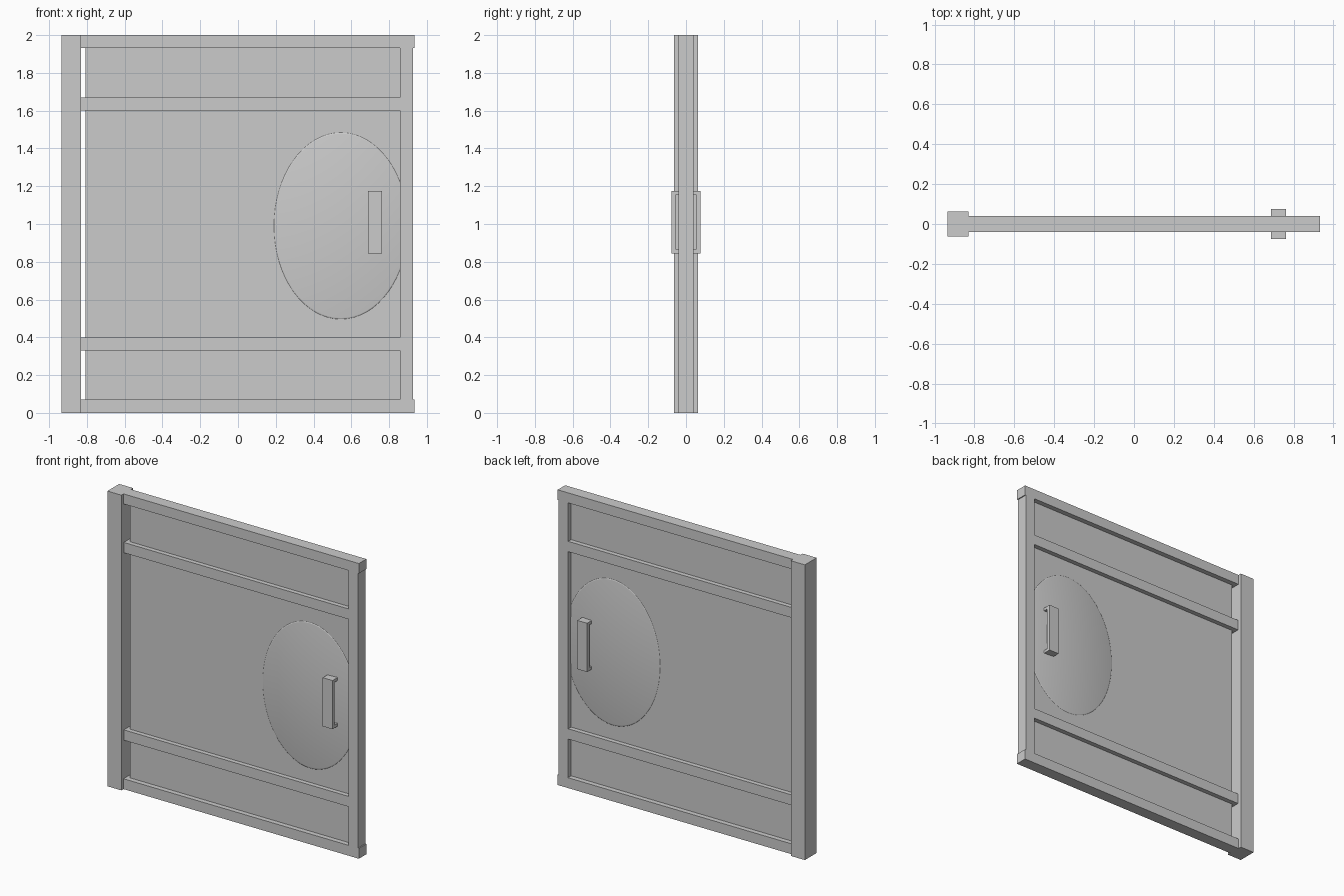
import bpy
import bmesh

if "Cube" in bpy.data.objects:
    bpy.data.objects.remove(bpy.data.objects["Cube"])


def make_object(name, bm):
    mesh = bpy.data.meshes.new(name)
    bm.to_mesh(mesh)
    bm.free()
    obj = bpy.data.objects.new(name, mesh)
    bpy.context.collection.objects.link(obj)
    return obj


def box(name, x, y, z):
    """Box from (min, max) ranges on each axis."""
    bm = bmesh.new()
    bmesh.ops.create_cube(bm, size=1)
    for v in bm.verts:
        v.co = [r[0] if c < 0 else r[1] for c, r in zip(v.co, (x, y, z))]
    return make_object(name, bm)


FRAME = (-0.04, 0.04)

# Hinge post and latch stile
box("hinge_post", (-0.935, -0.83), (-0.063, 0.063), (0, 2))
box("latch_stile", (0.857, 0.927), FRAME, (0.07, 1.932))

# Outer rails, overhanging the stile slightly
box("bottom_rail", (-0.83, 0.934), FRAME, (0, 0.07))
box("top_rail", (-0.83, 0.934), FRAME, (1.932, 2))

# Inner cross rails
for name, z in (("lower_cross_rail", 0.33), ("upper_cross_rail", 1.6)):
    box(name, (-0.83, 0.857), (-0.037, 0.037), (z, z + 0.07))

# Thin infill panel, leaving a gap beside the post
box("panel", (-0.807, 0.86), (-0.006, 0.006), (0.06, 1.94))

# Shallow oval lens bulging from both panel faces
bm = bmesh.new()
bmesh.ops.create_uvsphere(bm, u_segments=64, v_segments=32, radius=1)
for v in bm.verts:
    x, z, y = v.co
    side = 0 if abs(y) < 1e-5 else (1 if y > 0 else -1)
    v.co = (0.545 + 0.356 * x, side * (0.006 + 0.03 * y * y), 0.99 + 0.496 * z)
bmesh.ops.recalc_face_normals(bm, faces=bm.faces)
for f in bm.faces:
    f.smooth = True
make_object("oval_plate", bm)

# Pull handles on both faces: grip bar with two end mounts
HX = (0.688, 0.762)
for label, s in (("front", -1), ("back", 1)):
    def depth(a, b):
        return tuple(sorted((s * a, s * b)))
    box(label + "_handle_grip", HX, depth(0.053, 0.076), (0.845, 1.175))
    for end, z in (("lower", 0.845), ("upper", 1.155)):
        box(f"{label}_handle_{end}_mount", HX, depth(0.005, 0.053), (z, z + 0.02))
